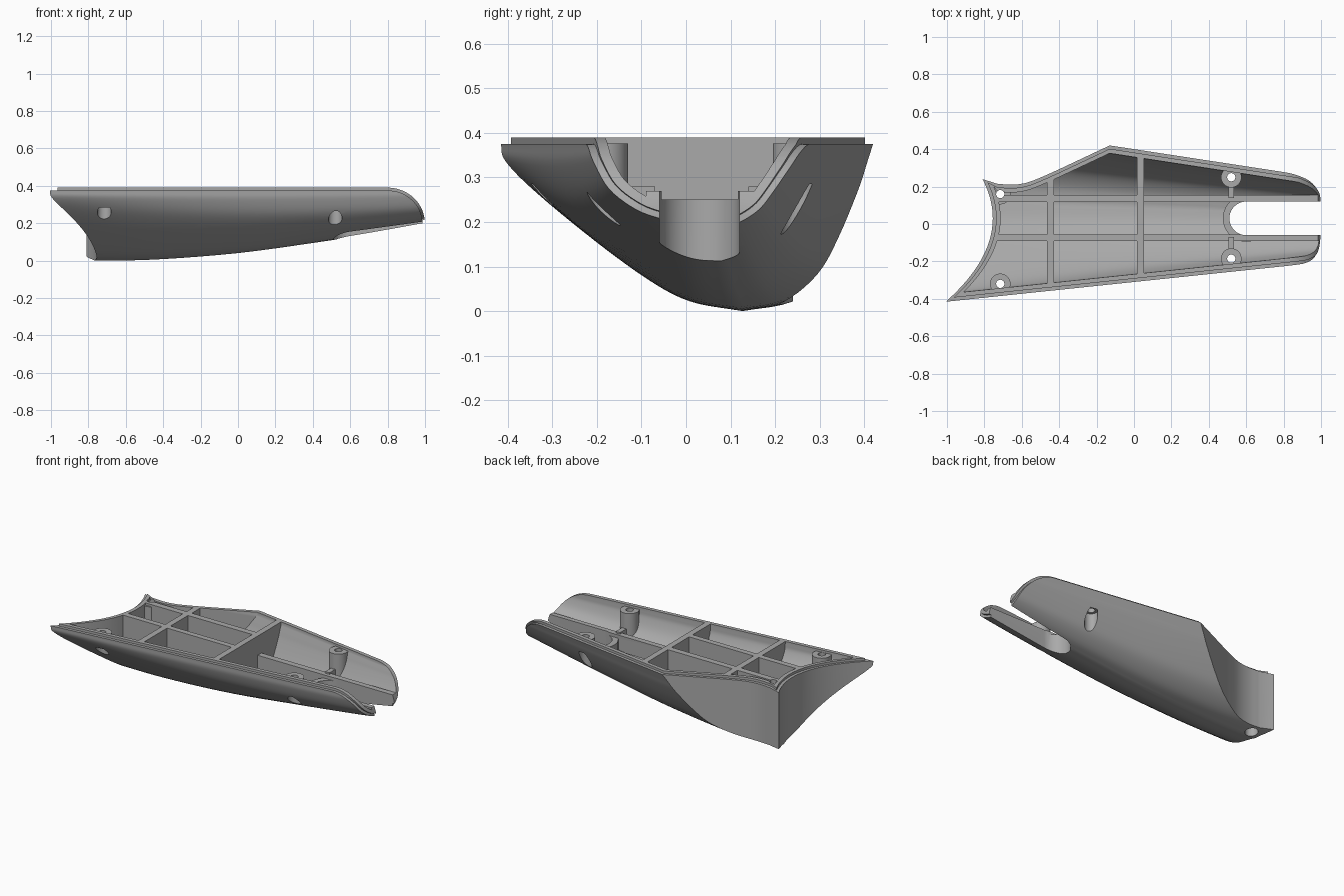
import bpy
import bmesh
import math
from mathutils import Vector

cube = bpy.data.objects.get("Cube")
if cube:
    bpy.data.objects.remove(cube, do_unlink=True)

grey = bpy.data.materials.new("plain grey")
grey.use_nodes = True
GREY = (0.4, 0.4, 0.4, 1)
grey.diffuse_color = GREY
grey.node_tree.nodes["Principled BSDF"].inputs["Base Color"].default_value = GREY


def add_object(name, bm):
    bmesh.ops.recalc_face_normals(bm, faces=bm.faces)
    mesh = bpy.data.meshes.new(name)
    bm.to_mesh(mesh)
    bm.free()
    mesh.materials.append(grey)
    obj = bpy.data.objects.new(name, mesh)
    bpy.context.collection.objects.link(obj)
    return obj


def loft(name, rings):
    """Closed solid through a row of matching outlines."""
    bm = bmesh.new()
    rows = [[bm.verts.new(p) for p in ring] for ring in rings]
    n = len(rows[0])
    for a, b in zip(rows, rows[1:]):
        for i in range(n):
            j = (i + 1) % n
            bm.faces.new((a[i], a[j], b[j], b[i]))
    bm.faces.new(rows[0])
    bm.faces.new(rows[-1])
    return add_object(name, bm)


def box(name, x0, x1, y0, y1, z0, z1):
    ring = [(x0, y0), (x1, y0), (x1, y1), (x0, y1)]
    return loft(name, [[(x, y, z) for x, y in ring] for z in (z0, z1)])


def cylinder(name, x, y, r, z0, z1, n=40):
    ring = [(x + r * math.cos(math.tau * i / n), y + r * math.sin(math.tau * i / n)) for i in range(n)]
    return loft(name, [[(px, py, z) for px, py in ring] for z in (z0, z1)])


def combine(target, tool, operation):
    """Apply a boolean and discard the tool."""
    mod = target.modifiers.new("cut", 'BOOLEAN')
    mod.operation = operation
    mod.solver = 'EXACT'
    mod.object = tool
    bpy.context.view_layer.update()
    graph = bpy.context.evaluated_depsgraph_get()
    mesh = bpy.data.meshes.new_from_object(target.evaluated_get(graph))
    target.modifiers.clear()
    target.data = mesh
    bpy.data.objects.remove(tool, do_unlink=True)


def smooth_path(points, steps=5):
    """Catmull-Rom curve through 2D points."""
    p = [Vector(q) for q in points]
    p = [2 * p[0] - p[1]] + p + [2 * p[-1] - p[-2]]
    out = []
    for a, b, c, d in zip(p, p[1:], p[2:], p[3:]):
        for s in range(steps):
            t = s / steps
            out.append(0.5 * (2 * b + (c - a) * t + (2 * a - 5 * b + 4 * c - d) * t * t
                              + (3 * b - a - 3 * c + d) * t ** 3))
    return out + [p[-2]]


# Hull section halves as (width fraction, height fraction)
FRONT_REAR = smooth_path([(1, 1), (.985, .9), (.89, .745), (.69, .5), (.42, .21), (.235, .065), (0, 0)])
FRONT_NOSE = smooth_path([(1, 1), (.98, .8), (.87, .47), (.65, .22), (.42, .1), (.2, .02), (0, 0)])
BACK = smooth_path([(0, 0), (.27, .053), (.53, .21), (.7, .43), (.87, .72), (.94, .87), (1, 1)])
KEEL = smooth_path([(-1.1, .005), (-.7, 0), (-.4, .008), (0, .04), (.4, .094), (.75, .148), (1.1, .205)], 4)
RIM = .375


def hull(name, inset):
    rings = []
    for x, zb in KEEL:
        keel = .13 - .038 * (x + .8)
        front = -.415 + .105 * (x + 1) + inset
        back = .42 - .153 * (x + .13) - inset
        low = zb + inset * .8
        t = min(max((x + 1) / 2, 0), 1)
        half = [a.lerp(b, t) for a, b in zip(FRONT_REAR, FRONT_NOSE)]
        ring = [(x, front, .5)]
        ring += [(x, keel + u * (front - keel), low + v * (RIM - low)) for u, v in half]
        ring += [(x, keel + u * (back - keel), low + v * (RIM - low)) for u, v in BACK[1:]]
        ring.append((x, back, .5))
        rings.append(ring)
    return loft(name, rings)


def plan_prism(inset):
    """Upright walls: hollow rear end and the cut-away back corner."""
    y_end = .24 - inset
    ys = [-.6 + (y_end + .6) * i / 28 for i in range(29)]
    ring = [(-.755 + inset - 1.26 * (y - .031) ** 2, y) for y in ys]
    notch = smooth_path([(-.73, .215), (-.65, .21), (-.57, .222), (-.48, .257), (-.4, .293)])
    ring += [(x, y - inset) for x, y in notch]
    ring += [(-.13, .42 - inset), (.25, .6 - inset), (1.3, .6), (1.3, -.6)]
    return loft("plan_tool", [[(x, y, z) for x, y in ring] for z in (-.3, .7)])


def nose_prism(grow, top):
    """Side outline with the rounded nose and level rim."""
    ring = [(-1.4, top), (-1.4, -.2), (.986 + grow, -.2)]
    for i in range(17):
        a = math.pi / 2 * i / 16
        ring.append((.8 + (.186 + grow) * math.cos(a), .2 + (top - .2) * math.sin(a)))
    return loft("nose_tool", [[(x, y, z) for x, z in ring] for y in (-.8, .8)])


# Outer shell with a raised inner lip
shell = hull("lower_shell", 0)
combine(shell, plan_prism(0), 'INTERSECT')
combine(shell, nose_prism(0, RIM), 'INTERSECT')
lip = hull("raised_lip", .018)
combine(lip, plan_prism(.018), 'INTERSECT')
combine(lip, nose_prism(.013, .39), 'INTERSECT')
combine(shell, lip, 'UNION')

# Hollow inside, leaving ribs, slot rails and screw bosses standing
cavity = hull("cavity", .042)
combine(cavity, plan_prism(.042), 'INTERSECT')
SCREWS = [(-.715, .16), (-.715, -.32), (.52, .25), (.52, -.185)]
standing = [
    box("rear_cross_rib", -.465, -.428, -.7, .7, -.2, .6),
    box("middle_cross_rib", .017, .054, -.7, .7, -.2, .6),
    cylinder("slot_end_wall", .6, .03, .125, -.2, .25),
]
for y0, y1 in ((.117, .155), (-.09, -.055)):
    standing.append(box("long_rib", -.95, .03, y0, y1, -.21, .61))
    standing.append(box("slot_rail", .03, 1.25, y0, y1, -.22, .27))
for y0, y1 in ((.14, .25), (-.185, -.07)):
    standing.append(box("boss_web", .505, .535, y0, y1, -.23, .28))
for x, y in SCREWS:
    standing.append(cylinder("screw_boss", x, y, .055, -.24, .376))
for part in standing:
    combine(cavity, part, 'DIFFERENCE')
combine(shell, cavity, 'DIFFERENCE')

# Round-ended slot through the nose
slot = box("slot", .6, 1.3, -.06, .12, -.3, .6)
combine(slot, cylinder("slot_end", .6, .03, .09, -.31, .61), 'UNION')
combine(shell, slot, 'DIFFERENCE')

# Screw holes with wide recesses from below
for x, y in SCREWS:
    combine(shell, cylinder("screw_hole", x, y, .022, -.3, .6, 24), 'DIFFERENCE')
    combine(shell, cylinder("screw_recess", x, y, .037, -.3, .285, 32), 'DIFFERENCE')

bpy.ops.object.select_all(action='DESELECT')
shell.select_set(True)
bpy.context.view_layer.objects.active = shell
bpy.ops.object.shade_smooth_by_angle(angle=math.radians(30))
